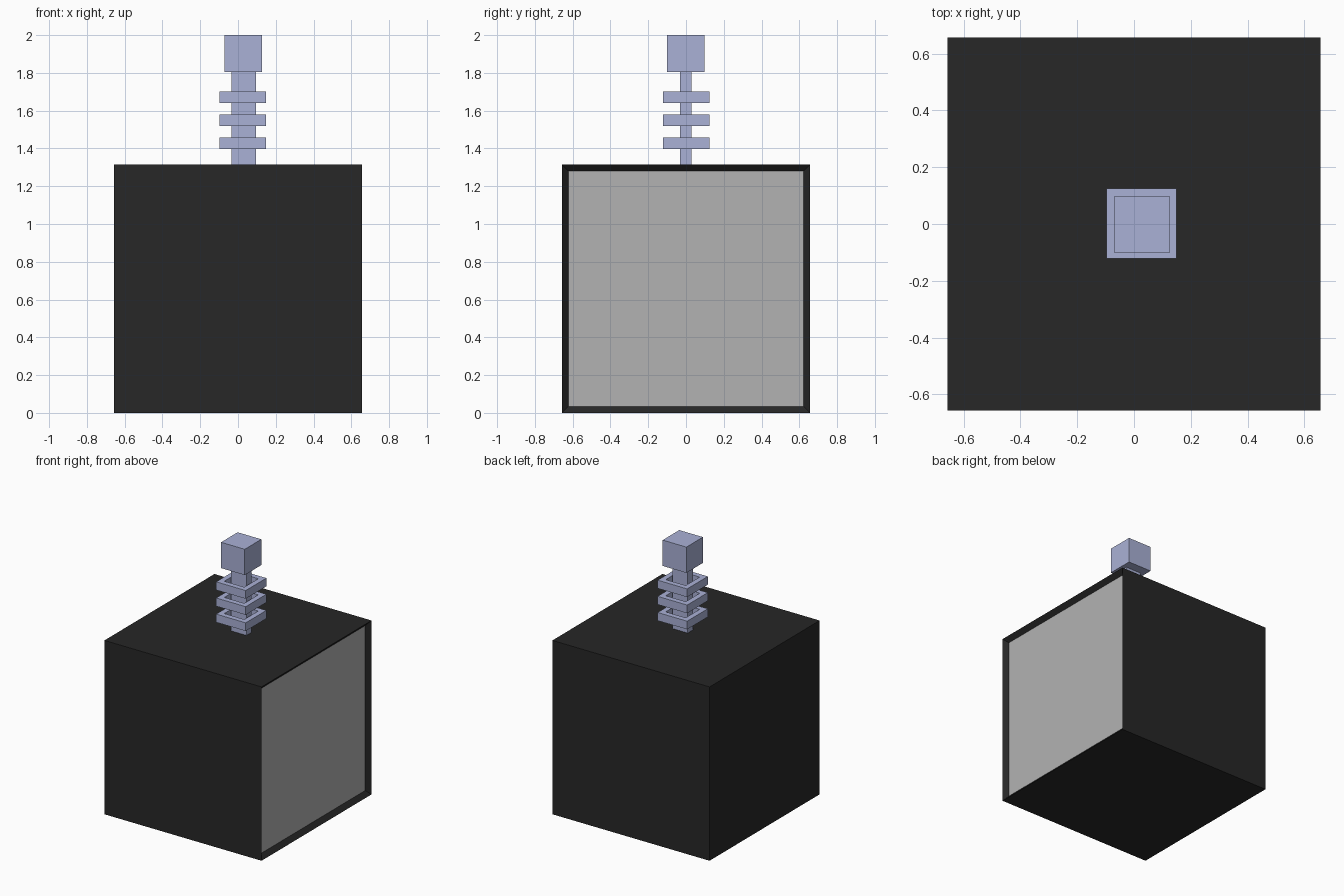
import bpy, bmesh
from mathutils import Vector

if "Cube" in bpy.data.objects:
    bpy.data.objects.remove(bpy.data.objects["Cube"])


def material(name, color):
    m = bpy.data.materials.new(name)
    m.diffuse_color = (*color, 1)
    m.use_nodes = True
    m.node_tree.nodes["Principled BSDF"].inputs["Base Color"].default_value = m.diffuse_color
    return m


DARK = material("dark_casing", (0.02, 0.02, 0.02))
GREY = material("grey_panel", (0.45, 0.45, 0.45))
BLUE = material("pale_blue", (0.40, 0.44, 0.67))


def finish(name, bm, *mats):
    bmesh.ops.recalc_face_normals(bm, faces=bm.faces)
    mesh = bpy.data.meshes.new(name)
    bm.to_mesh(mesh)
    bm.free()
    for m in mats:
        mesh.materials.append(m)
    obj = bpy.data.objects.new(name, mesh)
    bpy.context.collection.objects.link(obj)
    return obj


def box_bm(lo, hi):
    bm = bmesh.new()
    bmesh.ops.create_cube(bm, size=1)
    lo, hi = Vector(lo), Vector(hi)
    for v in bm.verts:
        v.co = Vector((lo[i] + (v.co[i] + 0.5) * (hi[i] - lo[i]) for i in range(3)))
    bm.normal_update()
    return bm


# Main casing with a sunken panel framed by a sloped rim on the right side
H = 0.657
bm = box_bm((-H, -H, 0), (H, H, 2 * H))
panel = max(bm.faces, key=lambda f: f.calc_center_median().x)
bmesh.ops.inset_region(bm, faces=[panel], thickness=0.034, depth=0, use_even_offset=True)
for v in panel.verts:
    v.co.x -= 0.03
panel.material_index = 1
finish("casing", bm, DARK, GREY)

# Mast and square cap
finish("mast", box_bm((-0.034, -0.033, 2 * H), (0.094, 0.028, 1.81)), BLUE)
finish("mast_cap", box_bm((-0.071, -0.101, 1.805), (0.127, 0.097, 2.0)), BLUE)


# Open square rings around the mast
def square_ring(name, cx, cy, z, size, wall, height):
    bm = bmesh.new()
    corners = [(-1, -1), (1, -1), (1, 1), (-1, 1)]
    loops = []
    for half, dz in ((size / 2, 0), (size / 2, height),
                     (size / 2 - wall, height), (size / 2 - wall, 0)):
        loops.append([bm.verts.new((cx + sx * half, cy + sy * half, z + dz))
                      for sx, sy in corners])
    for i in range(4):
        a, b = loops[i], loops[(i + 1) % 4]
        for j in range(4):
            k = (j + 1) % 4
            bm.faces.new((a[j], a[k], b[k], b[j]))
    finish(name, bm, BLUE)


for i in range(3):
    square_ring(f"mast_ring_{i + 1}", 0.026, 0.002, 1.396 + i * 0.122, 0.247, 0.04, 0.062)
